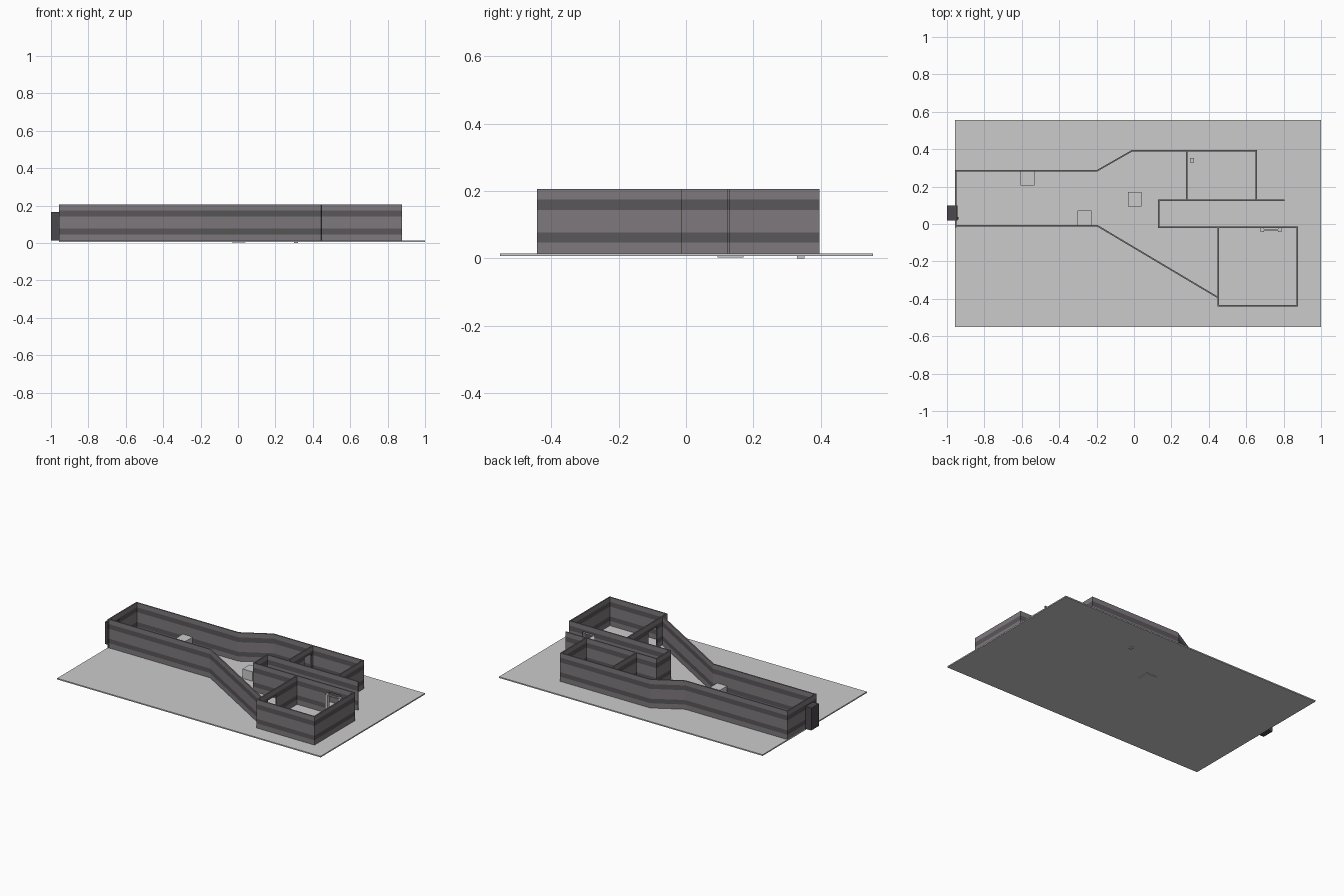
import bpy, bmesh
from mathutils import Vector

if "Cube" in bpy.data.objects:
    bpy.data.objects.remove(bpy.data.objects["Cube"])

THICK = 0.008
LEVELS = [0.014, 0.047, 0.077, 0.143, 0.175, 0.206]   # edges of the painted stripes
DOOR_TOP = 0.16


def material(name, r, g, b):
    m = bpy.data.materials.new(name)
    m.diffuse_color = (r, g, b, 1)
    m.use_nodes = True
    m.node_tree.nodes["Principled BSDF"].inputs["Base Color"].default_value = m.diffuse_color
    return m


paint = material("wall_paint", 0.21, 0.19, 0.205)
stripe = material("wall_stripe", 0.10, 0.095, 0.10)
dark = material("dark_metal", 0.07, 0.065, 0.075)


def finish(name, bm, mats=()):
    bmesh.ops.recalc_face_normals(bm, faces=bm.faces)
    me = bpy.data.meshes.new(name)
    bm.to_mesh(me)
    bm.free()
    for m in mats:
        me.materials.append(m)
    ob = bpy.data.objects.new(name, me)
    bpy.context.collection.objects.link(ob)
    return ob


def box(name, lo, hi, mat=None):
    bm = bmesh.new()
    bmesh.ops.create_cube(bm, size=1)
    for v in bm.verts:
        v.co = [l + (c + 0.5) * (h - l) for c, l, h in zip(v.co, lo, hi)]
    return finish(name, bm, [mat] if mat else [])


def wall(name, pts, bottom=LEVELS[0]):
    """Striped wall of constant thickness along a mitred path."""
    pts = [Vector(p) for p in pts]
    dirs = [(b - a).normalized() for a, b in zip(pts, pts[1:])]
    sides = []
    for i, p in enumerate(pts):
        d0, d1 = dirs[max(i - 1, 0)], dirs[min(i, len(dirs) - 1)]
        n0, n1 = Vector((-d0.y, d0.x)), Vector((-d1.y, d1.x))
        off = (n0 + n1) * (THICK / 2) / (1 + n0.dot(n1))
        sides.append((p + off, p - off))
    outline = [s[0] for s in sides] + [s[1] for s in reversed(sides)]
    n = len(outline)
    zs = [bottom] + [z for z in LEVELS if z > bottom]
    bm = bmesh.new()
    rings = [[bm.verts.new((p.x, p.y, z)) for p in outline] for z in zs]
    for k, (r0, r1) in enumerate(zip(rings, rings[1:])):
        mid = (zs[k] + zs[k + 1]) / 2
        dark_band = LEVELS[1] < mid < LEVELS[2] or LEVELS[3] < mid < LEVELS[4]
        for i in range(n):
            j = (i + 1) % n
            bm.faces.new((r0[i], r0[j], r1[j], r1[i])).material_index = int(dark_band)
    for ring in (rings[0], rings[-1]):
        for i in range(len(pts) - 1):
            bm.faces.new((ring[i], ring[i + 1], ring[n - 2 - i], ring[n - 1 - i]))
    return finish(name, bm, (paint, stripe))


def door_wall(name, a, b, d0, d1):
    """Straight wall from a to b with a doorway between d0 and d1."""
    wall(name + "_first", [a, d0])
    wall(name + "_lintel", [d0, d1], DOOR_TOP)
    wall(name + "_last", [d1, b])


# Floor slab
box("floor", (-0.957, -0.552, 0.007), (1.0, 0.555, 0.015))

# Outer shell
wall("north_shell", [(-0.953, -0.018), (-0.953, 0.286), (-0.195, 0.286),
                     (-0.01, 0.392), (0.653, 0.392), (0.653, 0.13)])
wall("south_shell", [(-0.949, -0.009), (-0.197, -0.009), (0.447, -0.392)])

# Corridor
wall("corridor_north", [(0.805, 0.126), (0.131, 0.126), (0.131, -0.018), (0.45, -0.018)])
door_wall("corridor_south", (0.45, -0.018), (0.871, -0.018), (0.69, -0.018), (0.777, -0.018))

# South room
door_wall("room_west", (0.451, -0.022), (0.451, -0.434), (0.451, -0.24), (0.451, -0.33))
wall("room_outer", [(0.447, -0.438), (0.873, -0.438), (0.873, -0.014)])

# Divider of the north room
door_wall("divider", (0.281, 0.388), (0.281, 0.13), (0.281, 0.37), (0.281, 0.30))

# Entrance block and its handle
box("entrance_door", (-1.0, 0.02, 0.015), (-0.945, 0.1, 0.165), dark)
box("entrance_handle", (-0.95, 0.025, 0.08), (-0.938, 0.037, 0.092), dark)

# Crates on the floor
for i, (x, y, z) in enumerate([(-0.57, 0.243, 0.012), (-0.265, 0.033, 0.012), (0.004, 0.132, 0.003)]):
    box(f"crate_{i + 1}", (x - 0.037, y - 0.038, z), (x + 0.037, y + 0.038, z + 0.075))

# Small item in the north room
box("small_block", (0.299, 0.33, 0.0), (0.321, 0.352, 0.024))

# Doorway jambs and rail
for i, x in enumerate((0.685, 0.78)):
    box(f"door_jamb_{i + 1}", (x - 0.009, -0.042, 0.015), (x + 0.009, -0.02, 0.15))
box("door_rail", (0.69, -0.034, 0.142), (0.775, -0.028, 0.15))
